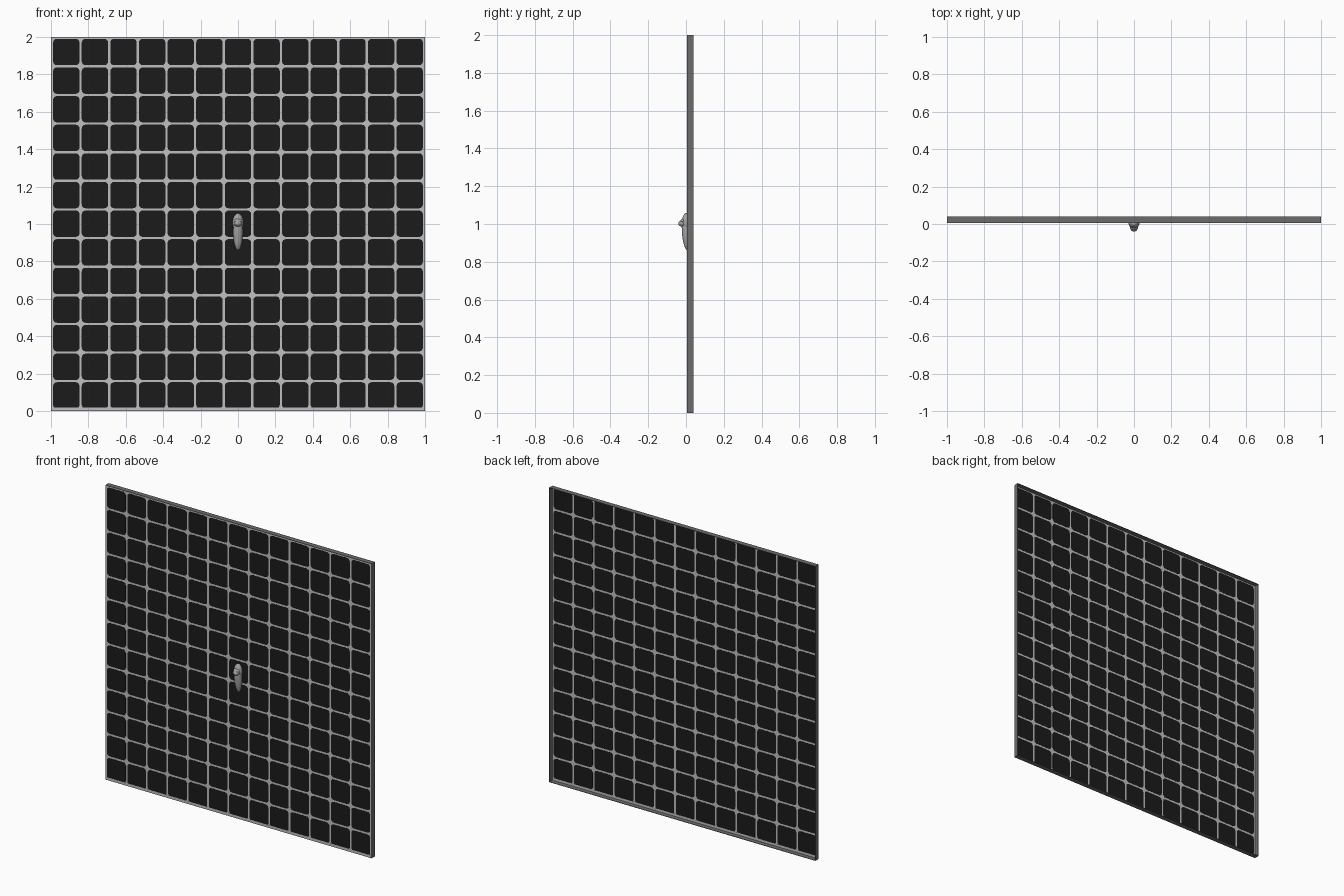
import bpy, bmesh, math
from mathutils import Vector

cube = bpy.data.objects.get("Cube")
if cube:
    bpy.data.objects.remove(cube, do_unlink=True)

FRONT, BACK = 0.006, 0.04
SHEET = 0.003
COUNT, PITCH, GAP, RADIUS = 13, 0.153, 0.012, 0.02
GRID_BOTTOM = 0.007
RIM = 0.003


def material(name, r, g, b):
    m = bpy.data.materials.new(name)
    m.use_nodes = True
    m.diffuse_color = (r, g, b, 1)
    m.node_tree.nodes["Principled BSDF"].inputs["Base Color"].default_value = (r, g, b, 1)
    return m


tile_black = material("tile black", 0.011, 0.011, 0.011)
grout_grey = material("grout light grey", 0.53, 0.53, 0.53)
rim_grey = material("rim dark grey", 0.15, 0.15, 0.15)
stone_grey = material("carving grey", 0.38, 0.38, 0.38)


def finish(bm, name, mat):
    bmesh.ops.recalc_face_normals(bm, faces=bm.faces)
    mesh = bpy.data.meshes.new(name)
    bm.to_mesh(mesh)
    bm.free()
    mesh.materials.append(mat)
    obj = bpy.data.objects.new(name, mesh)
    bpy.context.collection.objects.link(obj)
    return obj


def add_box(bm, low, high):
    low, high = Vector(low), Vector(high)
    verts = bmesh.ops.create_cube(bm, size=1)["verts"]
    bmesh.ops.scale(bm, vec=high - low, verts=verts)
    bmesh.ops.translate(bm, vec=(low + high) / 2, verts=verts)


def add_ball(bm, centre, radii, tilt=0):
    verts = bmesh.ops.create_uvsphere(bm, u_segments=20, v_segments=12, radius=1)["verts"]
    bmesh.ops.scale(bm, vec=radii, verts=verts)
    c, s = math.cos(tilt), math.sin(tilt)
    for v in verts:
        x, y, z = v.co
        v.co = Vector(centre) + Vector((x, c * y - s * z, s * y + c * z))


def add_tile(bm, cx, cz):
    # Rounded square outline, extruded through the thin sheet
    half = (PITCH - GAP) / 2 - RADIUS
    outline = []
    for q, (sx, sz) in enumerate(((1, 1), (-1, 1), (-1, -1), (1, -1))):
        for step in range(5):
            a = (q + step / 4) * math.pi / 2
            outline.append((cx + sx * half + RADIUS * math.cos(a),
                            cz + sz * half + RADIUS * math.sin(a)))
    near = [bm.verts.new((x, FRONT, z)) for x, z in outline]
    far = [bm.verts.new((x, FRONT + SHEET, z)) for x, z in outline]
    bm.faces.new(near)
    bm.faces.new(reversed(far))
    for i in range(len(near)):
        j = (i + 1) % len(near)
        bm.faces.new((near[i], far[i], far[j], near[j]))


# Grout sheet at the front of the wall, with a slightly taller strip at the foot
bm = bmesh.new()
add_box(bm, (-1 + RIM, FRONT + 0.0004, RIM), (1 - RIM, FRONT + SHEET - 0.0004, 2 - RIM))
add_box(bm, (-1 + RIM, FRONT - 0.0004, RIM), (1 - RIM, FRONT + SHEET + 0.0004, 0.019))
finish(bm, "grout_sheet", grout_grey)

# Thin rim running back from the sheet, leaving the back open
bm = bmesh.new()
for x in (-1, 1 - RIM):
    add_box(bm, (x, FRONT, 0), (x + RIM, BACK, 2))
for z in (0, 2 - RIM):
    add_box(bm, (-1 + RIM, FRONT, z), (1 - RIM, BACK, z + RIM))
finish(bm, "wall_rim", rim_grey)

# Tiles, showing on the front and the back of the sheet
bm = bmesh.new()
for col in range(COUNT):
    for row in range(COUNT):
        add_tile(bm, (col - (COUNT - 1) / 2) * PITCH, GRID_BOTTOM + (row + 0.5) * PITCH)
finish(bm, "wall_tiles", tile_black)

# Small carved figure emerging from the wall, cut off inside the sheet
carving = {
    "carving_body": [((0, 0.004, 0.959), (0.026, 0.026, 0.1), 0.06)],
    "carving_hood": [((0, 0.004, 1.008), (0.029, 0.027, 0.048), 0)],
    "carving_head": [((0, -0.016, 1.003), (0.021, 0.025, 0.018), 0),
                     ((0, -0.016, 1.018), (0.022, 0.017, 0.01), 0.4)],
}
for name, balls in carving.items():
    bm = bmesh.new()
    for centre, radii, tilt in balls:
        add_ball(bm, centre, radii, tilt)
    bmesh.ops.bisect_plane(bm, geom=bm.verts[:] + bm.edges[:] + bm.faces[:],
                           plane_co=(0, FRONT + SHEET / 2, 0), plane_no=(0, 1, 0),
                           clear_outer=True)
    obj = finish(bm, name, stone_grey)
    for p in obj.data.polygons:
        p.use_smooth = True
